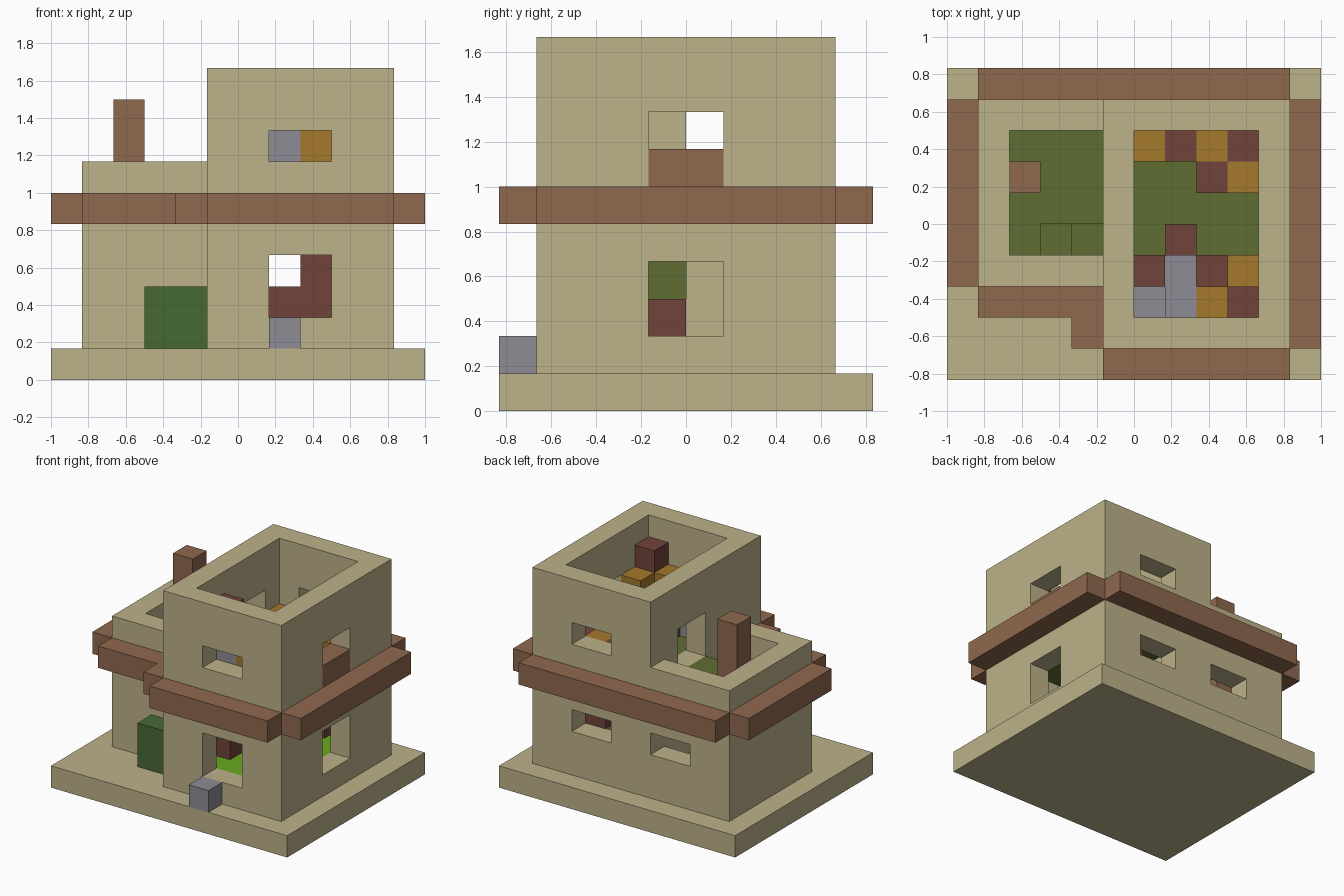
import bpy
import bmesh

UNIT = 1 / 6  # every part snaps to a block grid


def remove_default_cube():
    cube = bpy.data.objects.get("Cube")
    if cube:
        bpy.data.objects.remove(cube, do_unlink=True)


def linear(channel):
    c = channel / 255
    return c / 12.92 if c <= 0.04045 else ((c + 0.055) / 1.055) ** 2.4


def material(name, rgb):
    mat = bpy.data.materials.new(name)
    colour = (*[linear(c) for c in rgb], 1)
    mat.diffuse_color = colour
    mat.use_nodes = True
    bsdf = next(n for n in mat.node_tree.nodes if n.type == 'BSDF_PRINCIPLED')
    bsdf.inputs["Base Color"].default_value = colour
    return mat


def boxes(name, mat, *spans):
    """One object made of boxes, each given as x, y and z ranges in blocks."""
    bm = bmesh.new()
    for span in spans:
        verts = bmesh.ops.create_cube(bm, size=1)["verts"]
        for v in verts:
            for axis, (low, high) in enumerate(span):
                v.co[axis] = (high if v.co[axis] > 0 else low) * UNIT
    mesh = bpy.data.meshes.new(name)
    bm.to_mesh(mesh)
    bm.free()
    mesh.materials.append(mat)
    obj = bpy.data.objects.new(name, mesh)
    bpy.context.scene.collection.objects.link(obj)
    return obj


def carve(obj, *spans):
    """Cut box-shaped openings and bake the result."""
    for span in spans:
        cutter = boxes("opening_cutter", obj.data.materials[0], span)
        cutter.hide_render = True
        mod = obj.modifiers.new("opening", 'BOOLEAN')
        mod.operation = 'DIFFERENCE'
        mod.solver = 'EXACT'
        mod.object = cutter
        bpy.context.view_layer.update()
        evaluated = obj.evaluated_get(bpy.context.evaluated_depsgraph_get())
        baked = bpy.data.meshes.new_from_object(evaluated)
        obj.modifiers.clear()
        obj.data = baked
        bpy.data.objects.remove(cutter, do_unlink=True)


def block(x, y, low, high):
    return (x, x + 1), (y, y + 1), (low, high)


remove_default_cube()
sand = material("sandstone", (189, 178, 138))
brown = material("brown_wood", (143, 104, 78))
olive = material("olive_floor", (96, 109, 52))
lime = material("lime_floor", (107, 170, 33))
red = material("dark_red", (113, 68, 58))
grey = material("grey_stone", (140, 140, 148))
orange = material("ochre", (165, 120, 44))
green = material("door_green", (70, 106, 52))

# Base slab and front step
boxes("base_slab", sand, ((-6, 6), (-5, 5), (0, 1)))
boxes("front_step", grey, block(1, -5, 1, 2))

# Tower shell with doorways and windows
tower = boxes("tower_walls", sand, ((-1, 5), (-4, 4), (1, 10)))
carve(
    tower,
    ((0, 4), (-3, 3), (0.5, 11)),
    ((1, 3), (-4.5, -2.5), (2, 4)),      # front doorway
    ((1, 3), (-4.5, -2.5), (7, 8)),      # upper front window
    ((1, 3), (2.5, 4.5), (3, 4)),        # lower back window
    ((1, 3), (2.5, 4.5), (7, 8)),        # upper back window
    ((3.5, 5.5), (-1, 1), (2, 4)),       # lower side window
    ((3.5, 5.5), (-1, 1), (6, 8)),       # upper side window
    ((-1.5, 0.5), (-1, 0), (2, 5)),      # passage to the stairs
    ((-1.5, 0.5), (0, 2), (6, 8)),       # terrace doorway
)

# Lower wing shell with a back window
wing = boxes("wing_walls", sand, ((-5, -1), (-2, 4), (1, 7)))
carve(
    wing,
    ((-4, -0.5), (-1, 3), (0.5, 8)),
    ((-3, -1), (2.5, 4.5), (3, 4)),
)

# Floors and stairs
boxes("ground_floor", lime,
      ((0, 4), (-3, 3), (1, 2)), ((-4, -1), (-1, 3), (1, 2)))
boxes("upper_floor", olive, ((0, 4), (-3, 3), (5, 6)))
boxes("terrace_floor", olive,
      ((-4, -1), (0, 3), (5, 6)), ((-4, -3), (-1, 0), (5, 6)))
boxes("stairs", olive, block(-3, -1, 2, 5), block(-2, -1, 2, 4))

# Brown ledge around the house, open at the corners
ledge = (5, 6)
boxes("ledge", brown,
      ((-6, -5), (-2, 4), ledge),
      ((-5, 5), (4, 5), ledge),
      ((5, 6), (-4, 4), ledge),
      ((-1, 5), (-5, -4), ledge),
      ((-5, -1), (-3, -2), ledge),
      ((-2, -1), (-4, -3), ledge))
boxes("window_sill", brown, ((4, 5), (-1, 1), (6, 7)))
boxes("chimney", brown, block(-4, 1, 2, 9))

# Green door box against the wing
boxes("green_door", green, ((-3, -1), (-3, -2), (1, 3)))

# Furniture on the upper floor
boxes("upper_red_furniture", red,
      block(1, 2, 6, 7), block(3, 2, 6, 7), block(2, 1, 6, 7),
      block(1, -1, 6, 7), block(2, -2, 6, 7),
      block(0, -2, 8, 9), block(3, -3, 8, 9))
boxes("upper_ochre_furniture", orange,
      block(0, 2, 6, 7), block(2, 2, 6, 7), block(3, 1, 6, 7),
      block(3, -2, 6, 8), block(2, -3, 6, 8), block(3, -3, 6, 8))
boxes("upper_grey_furniture", grey,
      block(0, -3, 6, 7), block(0, -2, 6, 8),
      ((1, 2), (-3, -1), (6, 8)))

# Furniture on the ground floor
boxes("lower_red_furniture", red,
      block(0, -2, 2, 4), block(0, -1, 2, 3),
      block(1, 2, 2, 3), block(2, 2, 2, 4))
